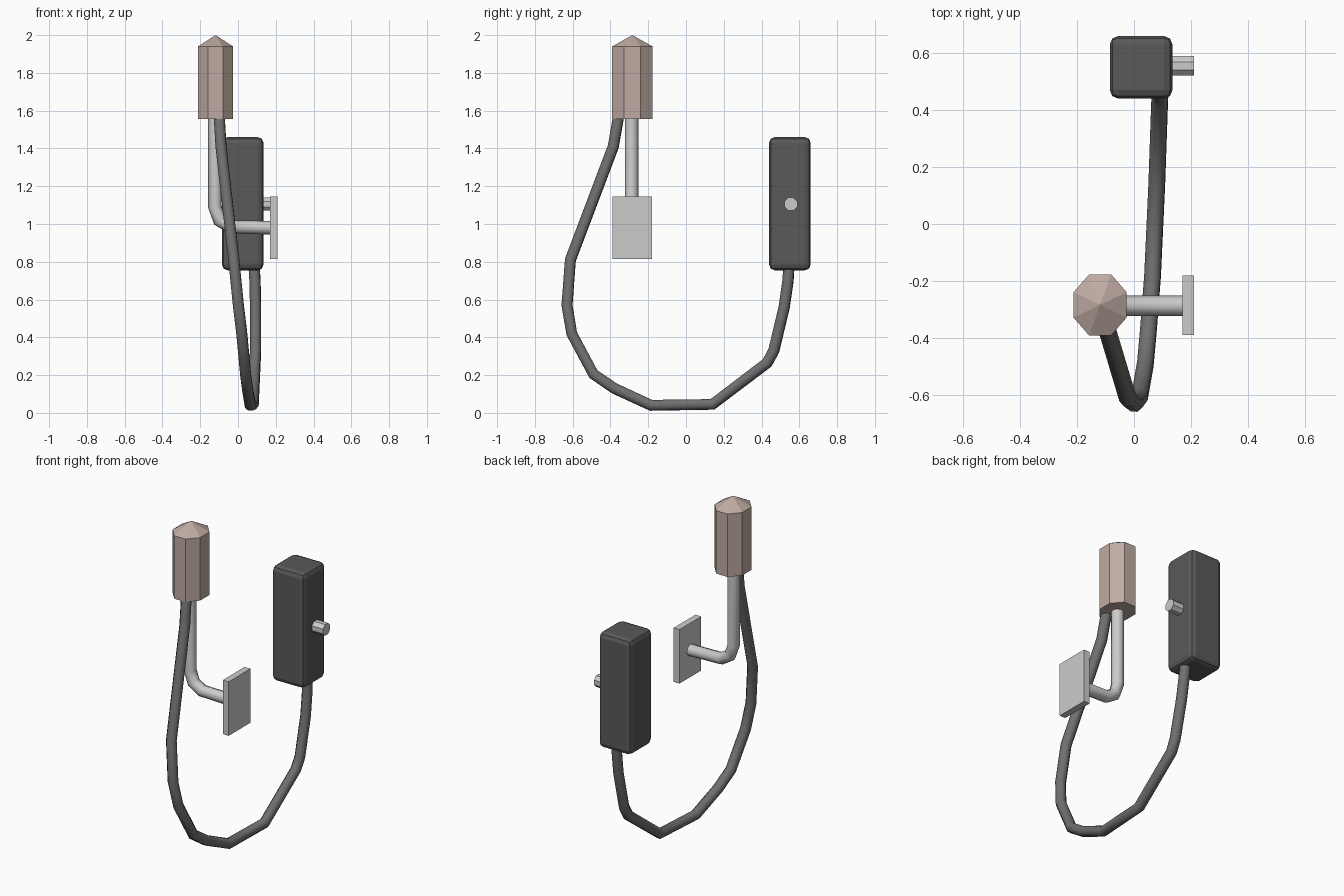
import bpy, bmesh, math
from mathutils import Matrix

if "Cube" in bpy.data.objects:
    bpy.data.objects.remove(bpy.data.objects["Cube"])


def material(name, rgb):
    m = bpy.data.materials.new(name)
    m.diffuse_color = (*rgb, 1)
    m.use_nodes = True
    m.node_tree.nodes["Principled BSDF"].inputs["Base Color"].default_value = m.diffuse_color
    return m


dark = material("dark_casing", (0.10, 0.10, 0.10))
rubber = material("hose_grey", (0.16, 0.16, 0.16))
copper = material("warm_metal", (0.52, 0.41, 0.36))


def finish(name, bm, mat=None):
    bmesh.ops.recalc_face_normals(bm, faces=bm.faces)
    mesh = bpy.data.meshes.new(name)
    bm.to_mesh(mesh)
    bm.free()
    ob = bpy.data.objects.new(name, mesh)
    bpy.context.collection.objects.link(ob)
    if mat:
        mesh.materials.append(mat)
    return ob


def box(name, lo, hi, mat=None, bevel=0):
    bm = bmesh.new()
    bmesh.ops.create_cube(bm, size=1)
    for v in bm.verts:
        v.co = [(a + b) / 2 + c * (b - a) for a, b, c in zip(lo, hi, v.co)]
    if bevel:
        bmesh.ops.bevel(bm, geom=bm.edges[:], offset=bevel, segments=2,
                        profile=0.5, affect='EDGES')
    return finish(name, bm, mat)


def tube(name, points, radius, mat=None):
    cu = bpy.data.curves.new(name, 'CURVE')
    cu.dimensions = '3D'
    cu.bevel_depth = radius
    cu.bevel_resolution = 2
    cu.use_fill_caps = True
    sp = cu.splines.new('POLY')
    sp.points.add(len(points) - 1)
    for p, co in zip(sp.points, points):
        p.co = (*co, 1)
    sp.use_smooth = True
    if mat:
        cu.materials.append(mat)
    ob = bpy.data.objects.new(name, cu)
    bpy.context.collection.objects.link(ob)
    return ob


# Head: octagonal barrel with a shallow pointed cap
bm = bmesh.new()
rings = []
for z in (1.555, 1.94):
    rings.append([bm.verts.new((
        -0.119 + 0.101 * math.cos(math.radians(22.5 + 45 * i)),
        -0.284 + 0.116 * math.sin(math.radians(22.5 + 45 * i)), z))
        for i in range(8)])
tip = bm.verts.new((-0.119, -0.284, 2.0))
bm.faces.new(rings[0])
for i in range(8):
    j = (i + 1) % 8
    bm.faces.new((rings[0][i], rings[0][j], rings[1][j], rings[1][i]))
    bm.faces.new((rings[1][i], rings[1][j], tip))
finish("head", bm, copper)

# Bent support arm and the plate it is fixed to
tube("support_arm", [(-0.122, -0.287, 1.58), (-0.122, -0.287, 1.09),
                     (-0.098, -0.287, 1.02), (-0.04, -0.287, 0.985),
                     (0.18, -0.287, 0.98)], 0.036)
box("mounting_plate", (0.17, -0.39, 0.815), (0.21, -0.18, 1.145))

# Control box with side knob
box("control_box", (-0.085, 0.44, 0.755), (0.135, 0.66, 1.46), dark, 0.03)
bm = bmesh.new()
bmesh.ops.create_cone(bm, cap_ends=True, segments=8, radius1=0.037, radius2=0.037,
                      depth=0.09, matrix=Matrix.Translation((0.165, 0.555, 1.105))
                      @ Matrix.Rotation(math.pi / 2, 4, 'Y')
                      @ Matrix.Rotation(math.pi / 8, 4, 'Z'))
finish("knob", bm)

# Hanging hose from head to box
tube("hose", [(-0.10, -0.355, 1.58), (-0.09, -0.385, 1.41), (-0.022, -0.612, 0.81),
              (0.002, -0.63, 0.57), (0.02, -0.605, 0.42), (0.04, -0.49, 0.205),
              (0.05, -0.38, 0.13), (0.065, -0.185, 0.04), (0.08, 0.14, 0.045),
              (0.09, 0.43, 0.265), (0.093, 0.465, 0.33), (0.093, 0.52, 0.56),
              (0.09, 0.54, 0.70), (0.085, 0.545, 0.78)], 0.031, rubber)
